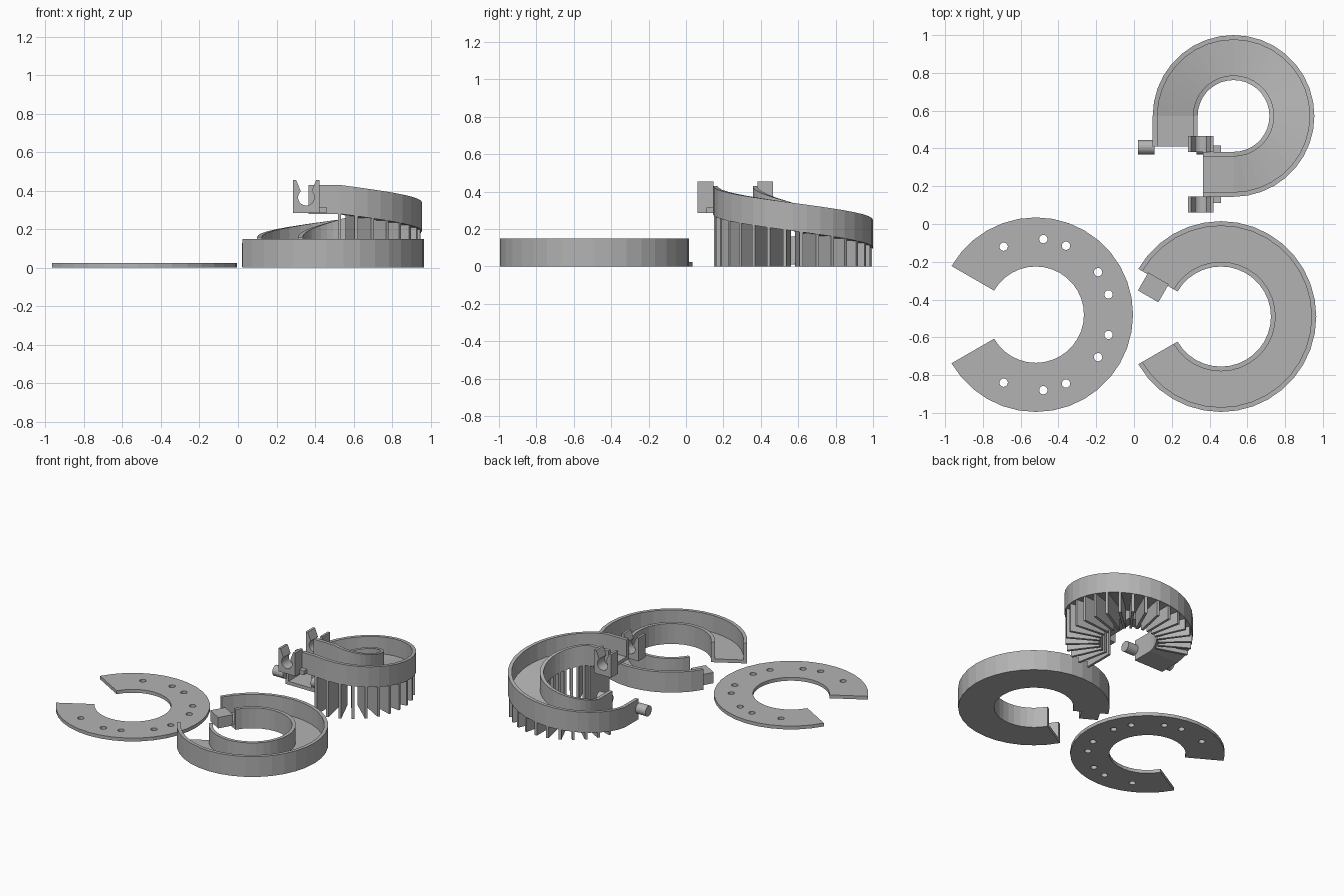
import bpy, bmesh
from math import sin, cos, radians
from mathutils import Matrix, Vector

cube = bpy.data.objects.get("Cube")
if cube:
    bpy.data.objects.remove(cube)

grey = bpy.data.materials.new("light grey")
grey.use_nodes = True
COLOUR = (0.45, 0.45, 0.45, 1)
grey.diffuse_color = COLOUR
grey.node_tree.nodes["Principled BSDF"].inputs["Base Color"].default_value = COLOUR


def finish(name, bm):
    bmesh.ops.recalc_face_normals(bm, faces=bm.faces)
    mesh = bpy.data.meshes.new(name)
    bm.to_mesh(mesh)
    bm.free()
    mesh.materials.append(grey)
    ob = bpy.data.objects.new(name, mesh)
    bpy.context.collection.objects.link(ob)
    return ob


def sweep(name, stations, profile):
    """Carry a (radius, height) profile through (x, y, angle, z) stations."""
    bm = bmesh.new()
    rings = []
    for x, y, a, z in stations:
        c, s = cos(radians(a)), sin(radians(a))
        rings.append([bm.verts.new((x + r * c, y + r * s, z + h)) for r, h in profile])
    n = len(profile)
    for p, q in zip(rings, rings[1:]):
        for i in range(n):
            j = (i + 1) % n
            bm.faces.new((p[i], p[j], q[j], q[i]))
    bm.faces.new(rings[0])
    bm.faces.new(rings[-1])
    return finish(name, bm)


def box(name, centre, size, angle=0):
    bm = bmesh.new()
    bmesh.ops.create_cube(bm, size=1, matrix=Matrix.Translation(centre)
                          @ Matrix.Rotation(radians(angle), 4, "Z")
                          @ Matrix.Diagonal((*size, 1)))
    return finish(name, bm)


def cylinder(bm, centre, radius, depth, axis="Z"):
    turn = Matrix.Rotation(radians(90), 4, "Y") if axis == "X" else Matrix()
    bmesh.ops.create_cone(bm, cap_ends=True, segments=20, radius1=radius, radius2=radius,
                          depth=depth, matrix=Matrix.Translation(centre) @ turn)


def channel(ri, ro, h, t):
    return [(ri, 0), (ro, 0), (ro, h), (ro - t, h), (ro - t, t),
            (ri + t, t), (ri + t, h), (ri, h)]


T = 0.025
OPEN_RING = range(-150, 151, 10)

# Flat open ring with holes
px, py = -0.52, -0.48
plate = sweep("base_plate", [(px, py, a, 0) for a in OPEN_RING],
              [(0.255, 0), (0.515, 0), (0.515, T), (0.255, T)])
bm = bmesh.new()
for dx, dy in [(-0.17, 0.36), (0.04, 0.4), (0.16, 0.365), (0.33, 0.225), (0.385, 0.107)]:
    for side in (-1, 1):
        cylinder(bm, (px + dx, py + side * dy, T / 2), 0.022, 0.1)
cutter = finish("hole_cutter", bm)
cutter.hide_render = True
cutter.hide_viewport = True
mod = plate.modifiers.new("holes", "BOOLEAN")
mod.object = cutter
mod.solver = "EXACT"

# Open ring-shaped tray with an end tab
tx, ty = 0.46, -0.49
sweep("tray", [(tx, ty, a, 0) for a in OPEN_RING], channel(0.265, 0.505, 0.15, T))
end = radians(150)
radial, along = Vector((cos(end), sin(end), 0)), Vector((-sin(end), cos(end), 0))
box("tray_tab", Vector((tx, ty, 0.045)) + radial * 0.387 + along * 0.045,
    (0.125, 0.11, 0.08), 150)

# Spiral ramp channel with a straight run at each end
rx, ry, run = 0.527, 0.572, 0.162


def ramp_z(a):
    return 0.01 + 0.09 * (180 - a) / 90


stations = [(rx - run, ry, -90, ramp_z(-90))]
stations += [(rx, ry, a, ramp_z(a)) for a in range(-90, 181, 10)]
stations.append((rx, ry - run, 180, ramp_z(180)))
sweep("spiral_ramp", stations, channel(0.19, 0.428, 0.15, T))

# Radial support fins under the ramp
for a in range(-90, 171, 12):
    top = ramp_z(a) + 0.008
    c, s = cos(radians(a)), sin(radians(a))
    box("support_fin", (rx + 0.309 * c, ry + 0.309 * s, top / 2), (0.226, 0.018, top), a)

# Snap clips at the high end
hx, hz, hr = 0.354, 0.365, 0.042
arc = [(hx + hr * cos(radians(a)), hz + hr * sin(radians(a))) for a in range(48, -229, -12)]
outline = [(0.285, 0.285), (0.422, 0.285), (0.422, 0.455), (0.405, 0.455)]
outline += arc + [(0.302, 0.455), (0.285, 0.455)]
for name, y0, y1 in (("outer_clip", 0.062, 0.146), ("inner_clip", 0.381, 0.465)):
    bm = bmesh.new()
    face = bm.faces.new([bm.verts.new((x, y0, z)) for x, z in outline])
    grown = bmesh.ops.extrude_face_region(bm, geom=[face])["geom"]
    bmesh.ops.translate(bm, vec=(0, y1 - y0, 0),
                        verts=[v for v in grown if isinstance(v, bmesh.types.BMVert)])
    finish(name, bm)
for y in (0.128, 0.398):
    box("clip_bracket", (0.44, y, 0.3), (0.04, 0.036, 0.03))

# Pins at the low end
for name, x in (("outer_pin", 0.064), ("inner_pin", 0.376)):
    bm = bmesh.new()
    cylinder(bm, (x, 0.407, 0.09), 0.038, 0.088, "X")
    finish(name, bm)
